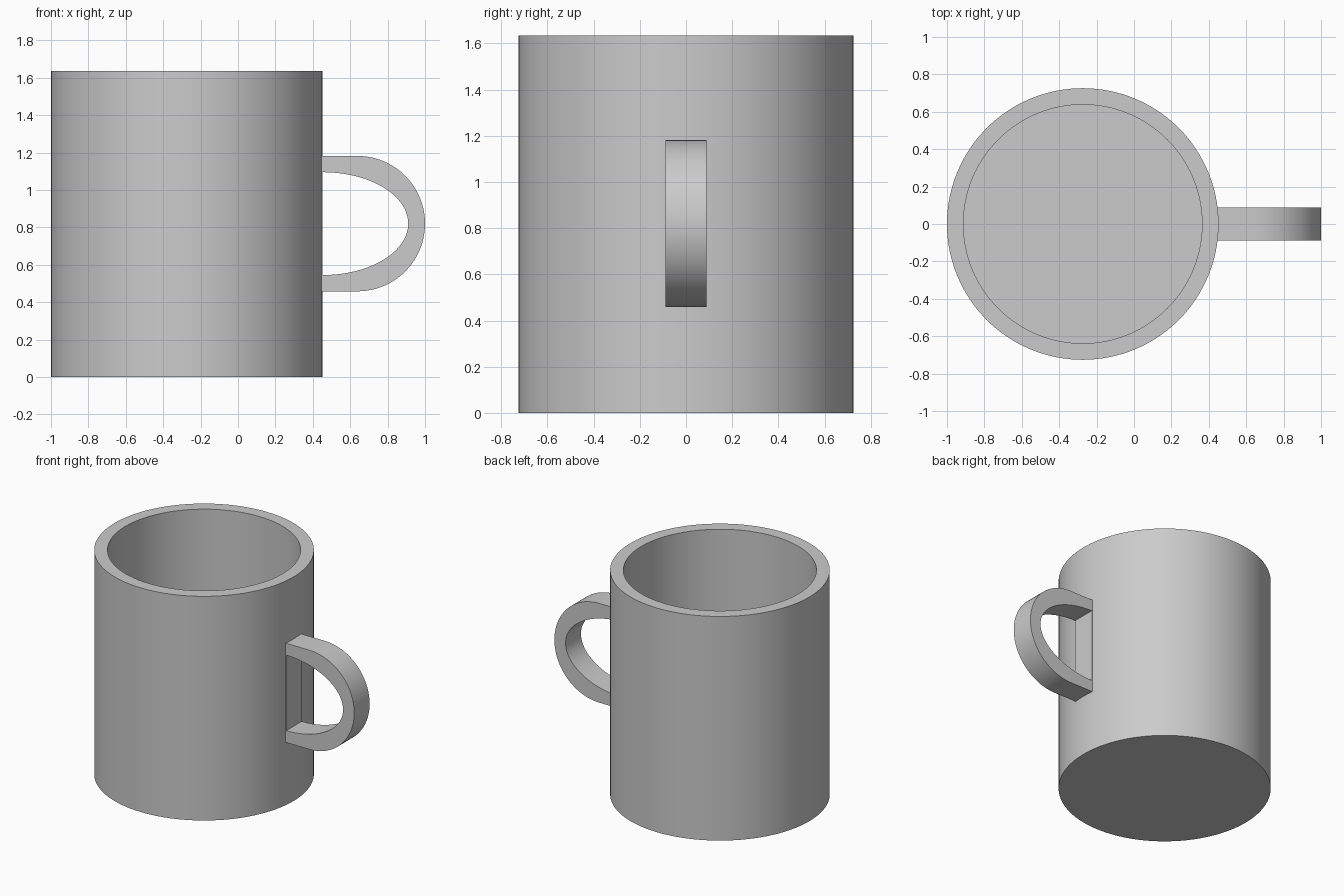
import bpy, bmesh
from math import sin, cos, pi

cube = bpy.data.objects.get("Cube")
if cube:
    bpy.data.objects.remove(cube, do_unlink=True)

GREY = (0.6, 0.6, 0.6, 1)
material = bpy.data.materials.new("plain grey")
material.use_nodes = True
material.diffuse_color = GREY
material.node_tree.nodes["Principled BSDF"].inputs["Base Color"].default_value = GREY

CENTRE_X, RADIUS, HEIGHT, WALL = -0.274, 0.726, 1.635, 0.088
SEGMENTS = 128


def finish(bm, name):
    bmesh.ops.recalc_face_normals(bm, faces=bm.faces)
    mesh = bpy.data.meshes.new(name)
    bm.to_mesh(mesh)
    bm.free()
    mesh.materials.append(material)
    obj = bpy.data.objects.new(name, mesh)
    bpy.context.collection.objects.link(obj)
    bpy.ops.object.select_all(action="DESELECT")
    obj.select_set(True)
    bpy.context.view_layer.objects.active = obj
    bpy.ops.object.shade_smooth_by_angle(angle=pi / 6)
    return obj


# Cup body: stacked rings for outer wall, rim and inner wall, closed by two discs
bm = bmesh.new()
inner = RADIUS - WALL
rings = []
for r, z in [(RADIUS, 0), (RADIUS, HEIGHT), (inner, HEIGHT), (inner, WALL)]:
    angles = [2 * pi * i / SEGMENTS for i in range(SEGMENTS)]
    rings.append([bm.verts.new((r * cos(a), r * sin(a), z)) for a in angles])
for low, high in zip(rings, rings[1:]):
    for i in range(SEGMENTS):
        j = (i + 1) % SEGMENTS
        bm.faces.new((low[i], low[j], high[j], high[i]))
bm.faces.new(rings[0])
bm.faces.new(rings[-1])
finish(bm, "cup_body").location.x = CENTRE_X

# Handle: round outer edge, elliptical opening, flat plate against the cup
MID_Z, HALF_WIDTH, STEPS = 0.82, 0.089, 48
OUTER_R, ROOT_X, PLATE_X = 0.362, 0.41, 0.452


def half_ellipse(x, rx, rz, count):
    angles = [pi / 2 - pi * i / (count - 1) for i in range(count)]
    return [(x + rx * cos(a), MID_Z + rz * sin(a)) for a in angles]


outline = half_ellipse(1 - OUTER_R, OUTER_R, OUTER_R, STEPS)
outline = [(ROOT_X, MID_Z + OUTER_R)] + outline + [(ROOT_X, MID_Z - OUTER_R)]
opening = half_ellipse(PLATE_X, 0.458, 0.275, STEPS + 2)

bm = bmesh.new()
loops = [[bm.verts.new((x, y, z)) for x, z in path]
         for path, y in [(outline, -HALF_WIDTH), (outline, HALF_WIDTH),
                         (opening, HALF_WIDTH), (opening, -HALF_WIDTH)]]
for a, b in zip(loops, loops[1:] + loops[:1]):
    for i in range(len(a)):
        j = (i + 1) % len(a)
        bm.faces.new((a[i], a[j], b[j], b[i]))
finish(bm, "handle")
